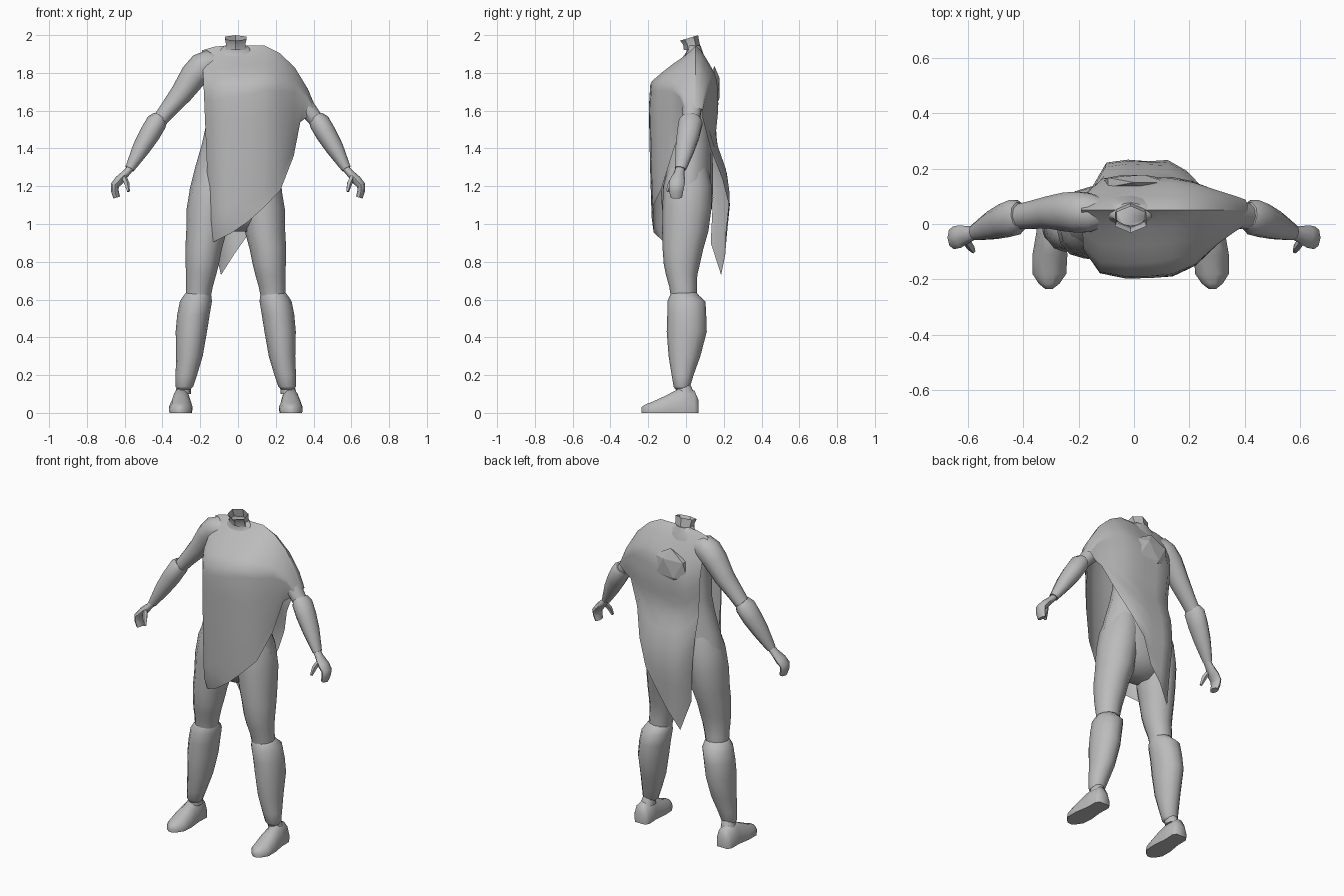
import bpy, bmesh, math
from mathutils import Vector

MID = -0.012  # body centre line
grey = bpy.data.materials.new("plain_grey")
grey.diffuse_color = (0.5, 0.5, 0.5, 1)


def finish(name, bm, angle=62, normals=True):
    if normals:
        bmesh.ops.recalc_face_normals(bm, faces=bm.faces)
    me = bpy.data.meshes.new(name)
    bm.to_mesh(me)
    bm.free()
    me.materials.append(grey)
    ob = bpy.data.objects.new(name, me)
    bpy.context.collection.objects.link(ob)
    bpy.ops.object.select_all(action='DESELECT')
    ob.select_set(True)
    bpy.context.view_layer.objects.active = ob
    if angle:
        bpy.ops.object.shade_smooth_by_angle(angle=math.radians(angle))
    return ob


def skin(name, rings, caps=True, angle=62):
    bm = bmesh.new()
    vs = [[bm.verts.new(p) for p in r] for r in rings]
    n = len(vs[0])
    for a, b in zip(vs, vs[1:]):
        for i in range(n):
            j = (i + 1) % n
            bm.faces.new((a[i], a[j], b[j], b[i]))
    if caps:
        bm.faces.new(vs[0])
        bm.faces.new(vs[-1])
    return finish(name, bm, angle)


def column(name, rows, side=1, n=12):
    """Upright loft; each row is z, x offset, x radius, y centre, y radius."""
    rings = [[(MID + side * d + rx * math.cos(2 * math.pi * i / n),
               cy + ry * math.sin(2 * math.pi * i / n), z) for i in range(n)]
             for z, d, rx, cy, ry in rows]
    return skin(name, rings)


def limb(name, rows, side=1, n=10):
    """Loft along a path; each row is x, y, z, radius across, radius in depth."""
    pts = [Vector((side * r[0], r[1], r[2])) for r in rows]
    rings = []
    for k, (p, r) in enumerate(zip(pts, rows)):
        t = (pts[min(k + 1, len(pts) - 1)] - pts[max(k - 1, 0)]).normalized()
        u = t.cross(Vector((0, 1, 0))).normalized()
        v = t.cross(u)
        rings.append([p + u * r[3] * math.cos(2 * math.pi * i / n)
                      + v * r[4] * math.sin(2 * math.pi * i / n) for i in range(n)])
    return skin(name, rings)


def interp(table, z):
    """Depth at height z from a falling list of (z, y)."""
    if z >= table[0][0]:
        return table[0][1]
    for (z0, y0), (z1, y1) in zip(table, table[1:]):
        if z >= z1:
            return y0 + (y1 - y0) * (z0 - z) / (z0 - z1)
    return table[-1][1]


def sheet(name, cols, depth, fold):
    """Cloth panel hung from the shoulder line down to its hem."""
    bm = bmesh.new()
    rows = 16
    grid = []
    for k, (xt, zt, xb, zb, w) in enumerate(cols):
        line = []
        for i in range(rows + 1):
            t = (i / rows) ** 1.3
            z = zt + (zb - zt) * t
            x = xt + (xb - xt) * t
            s = min(1, (t / 0.2) ** 0.6)
            y = 0.05 + (interp(depth, z) - 0.05) * w * s
            y += fold * (k % 2) * t * t
            line.append(bm.verts.new((x, y, z)))
        grid.append(line)
    for a, b in zip(grid, grid[1:]):
        for i in range(rows):
            bm.faces.new((a[i], a[i + 1], b[i + 1], b[i]))
    bm.normal_update()
    # point the panel's faces outwards
    facing = sum(f.normal.y * f.calc_area() for f in bm.faces)
    if facing * depth[3][1] < 0:
        bmesh.ops.reverse_faces(bm, faces=bm.faces)
    return finish(name, bm, 60, normals=False)


# torso and hips
column("torso", [
    (.96, 0, .10, .0, .06), (1.02, 0, .20, .005, .11), (1.08, 0, .245, .005, .132),
    (1.18, 0, .245, .005, .138), (1.30, 0, .215, .01, .132), (1.42, 0, .18, .015, .125),
    (1.52, 0, .158, .015, .12), (1.70, 0, .155, .01, .12), (1.80, 0, .155, .02, .10),
    (1.88, 0, .13, .045, .055), (1.92, 0, .085, .045, .04), (1.945, 0, .058, .035, .042)], n=16)

# open six-sided neck, tilted forward
neck = []
for z, cy, r, tilt in ((1.92, .035, .058, 0), (1.955, .028, .054, .1), (1.985, .016, .06, .3)):
    ring = []
    for i in range(6):
        a = math.pi / 6 + i * math.pi / 3
        y = r * .8 * math.sin(a)
        ring.append((MID + r * 1.1 * math.cos(a), cy + y, z + tilt * y))
    neck.append(ring)
skin("neck", neck, caps=False, angle=30)

for side, tag in ((-1, "right"), (1, "left")):
    # legs
    column(tag + "_thigh", [
        (1.30, .115, .085, .01, .105), (1.20, .128, .112, .008, .128),
        (1.08, .145, .115, .005, .13), (.96, .155, .107, -.004, .122),
        (.87, .17, .097, -.016, .108), (.79, .177, .088, -.022, .096),
        (.73, .184, .08, -.023, .083), (.67, .192, .071, -.016, .073),
        (.62, .198, .067, -.012, .069), (.57, .20, .06, -.01, .065)], side)
    column(tag + "_boot_shaft", [
        (.64, .198, .062, -.012, .066), (.62, .203, .074, -.008, .078),
        (.59, .211, .085, .002, .101),
        (.52, .224, .086, .004, .103), (.43, .235, .083, .004, .106),
        (.30, .245, .07, -.008, .084), (.20, .262, .057, -.018, .058),
        (.14, .272, .047, -.022, .044), (.125, .274, .036, -.02, .036)], side)
    column(tag + "_ankle", [(.15, .274, .036, -.015, .038), (.10, .28, .042, -.005, .05)], side)
    # foot, lofted from heel to toe
    shape = ((-1, 0), (-1.05, .35), (-.75, .8), (-.3, 1), (.3, 1), (.75, .8), (1.05, .35), (1, 0))
    foot = []
    for y, w, h in ((.067, .035, .065), (.045, .05, .118), (-.03, .049, .132),
                    (-.11, .06, .09), (-.18, .058, .058), (-.215, .036, .045), (-.235, .012, .03)):
        foot.append([(MID + side * (.288 - .03 * y) + w * a, y, h * b) for a, b in shape])
    skin(tag + "_foot", foot)
    # arms; the left one starts beneath the sleeve
    shoulder = ([(.10, .04, 1.845, .05, .05), (.155, .04, 1.845, .075, .072),
                 (.19, .042, 1.83, .078, .077), (.235, .044, 1.785, .072, .074)] if side < 0 else
                [(.19, .05, 1.80, .045, .045), (.235, .048, 1.76, .055, .06)])
    limb(tag + "_upper_arm", shoulder + [
        (.30, .042, 1.69, .059, .061),
        (.37, .032, 1.605, .046, .052), (.43, .025, 1.53, .038, .045)], side)
    limb(tag + "_forearm", [
        (.412, .03, 1.565, .04, .05), (.43, .025, 1.54, .055, .066),
        (.468, .012, 1.475, .055, .063), (.513, -.005, 1.40, .047, .053),
        (.555, -.022, 1.325, .032, .038), (.574, -.03, 1.292, .025, .03)], side)
    limb(tag + "_hand", [
        (.562, -.028, 1.305, .019, .024), (.592, -.036, 1.27, .02, .028),
        (.628, -.045, 1.232, .025, .041), (.652, -.05, 1.205, .023, .041),
        (.652, -.052, 1.175, .02, .037), (.642, -.052, 1.14, .018, .031)], side, 8)
    limb(tag + "_thumb", [
        (.605, -.06, 1.25, .014, .016), (.59, -.082, 1.215, .015, .015),
        (.58, -.098, 1.172, .008, .009)], side, 5)

# draped tunic: front and back panels share the shoulder line
top = [(-.19, 1.92), (-.12, 1.94), (-.03, 1.945), (.06, 1.945), (.14, 1.945),
       (.22, 1.905), (.30, 1.83), (.37, 1.715), (.412, 1.615)]
front_hem = [(-.15, .96, .6), (-.13, .905, .93), (-.03, .955, 1), (.05, 1.01, 1),
             (.14, 1.09, .97), (.225, 1.18, .82), (.295, 1.36, .52), (.33, 1.54, .33),
             (.365, 1.565, .22)]
back_hem = [(-.13, .90, .5), (-.09, .73, .96), (-.02, .84, 1), (.05, .94, 1),
            (.12, 1.09, 1), (.19, 1.24, .88), (.25, 1.40, .65), (.32, 1.54, .45),
            (.365, 1.565, .32)]
sheet("tunic_front", [t + h for t, h in zip(top, front_hem)],
      [(1.945, .02), (1.91, -.04), (1.85, -.12), (1.755, -.188), (1.62, -.197),
       (1.29, -.19), (.97, -.18), (.90, -.14)], .012)
sheet("tunic_back", [t + h for t, h in zip(top, back_hem)],
      [(1.945, .105), (1.92, .14), (1.80, .162), (1.62, .172), (1.45, .155),
       (1.28, .215), (1.13, .235), (.91, .213), (.73, .20)], -.008)

# shallow faceted patch between the shoulder blades
bm = bmesh.new()
bmesh.ops.create_icosphere(bm, subdivisions=1, radius=.13)
for v in bm.verts:
    v.co = Vector((v.co.x, v.co.y * .25 + .15, v.co.z * .9 + 1.72))
finish("back_knot", bm, 0)
